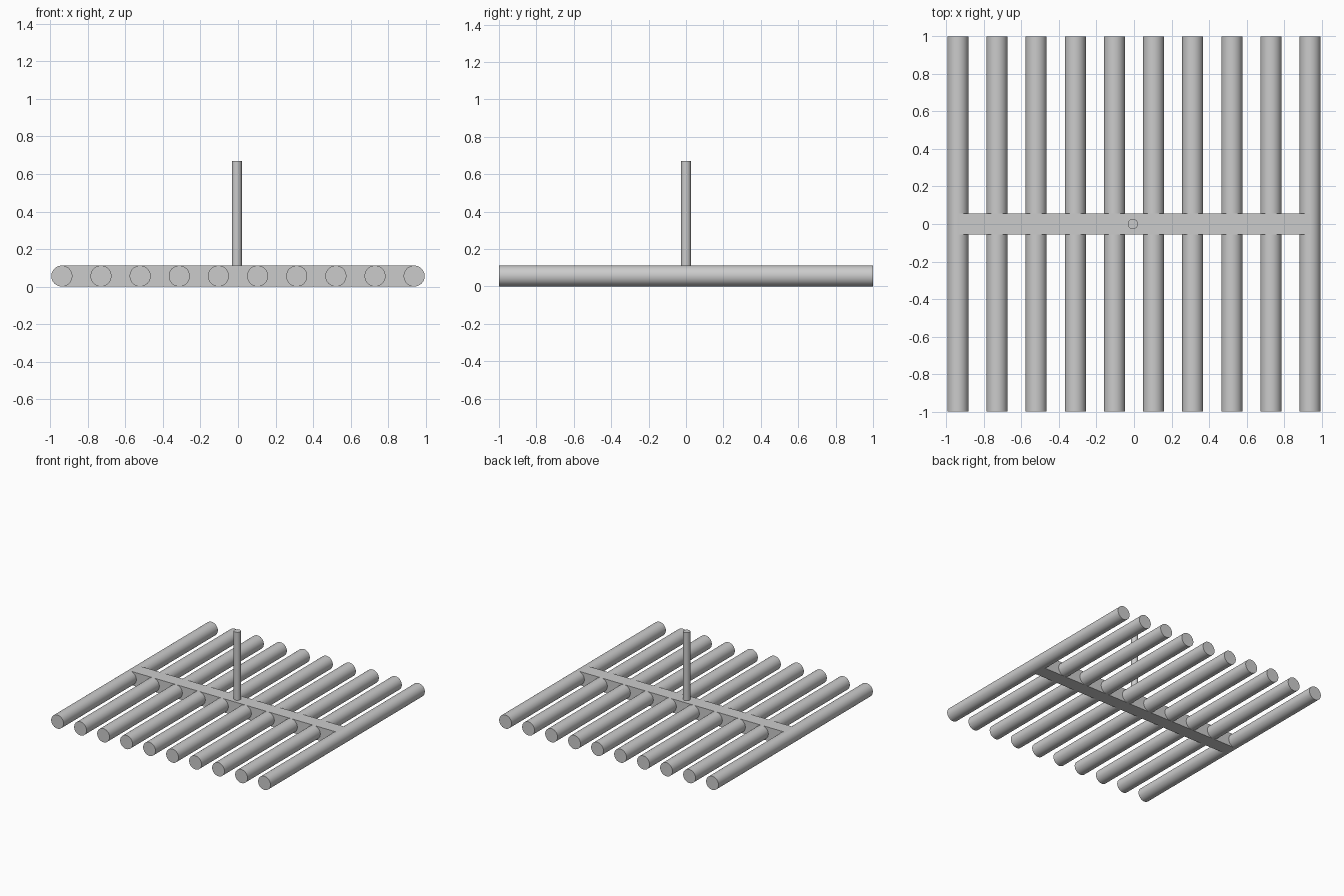
import bpy
import math

cube = bpy.data.objects.get("Cube")
if cube:
    bpy.data.objects.remove(cube, do_unlink=True)

grey = bpy.data.materials.new("plain grey")
grey.use_nodes = True
color = (0.6, 0.6, 0.6, 1)
grey.diffuse_color = color
grey.node_tree.nodes["Principled BSDF"].inputs["Base Color"].default_value = color

RADIUS = 0.056
LOGS = 10
SPAN = 0.995 - RADIUS      # centre of the outermost logs


def finish(name):
    ob = bpy.context.object
    ob.name = name
    ob.data.materials.append(grey)
    return ob


def cylinder(name, radius, length, location, rotation=(0, 0, 0)):
    bpy.ops.mesh.primitive_cylinder_add(vertices=48, radius=radius, depth=length,
                                        location=location, rotation=rotation)
    finish(name)
    bpy.ops.object.shade_smooth_by_angle(angle=math.radians(30))


# Row of parallel logs
for i in range(LOGS):
    x = -SPAN + 2 * SPAN * i / (LOGS - 1)
    cylinder(f"log_{i + 1}", RADIUS, 2, (x, 0, RADIUS), (math.pi / 2, 0, 0))

# Square beam joining the logs
bpy.ops.mesh.primitive_cube_add(size=1, location=(0, 0, RADIUS))
beam = finish("cross_beam")
beam.scale = (2 * SPAN, 2 * RADIUS, 2 * RADIUS)

# Upright mast, rooted in the beam
base, top = RADIUS, 0.67
cylinder("mast", 0.027, top - base, (-0.006, 0, (top + base) / 2))
